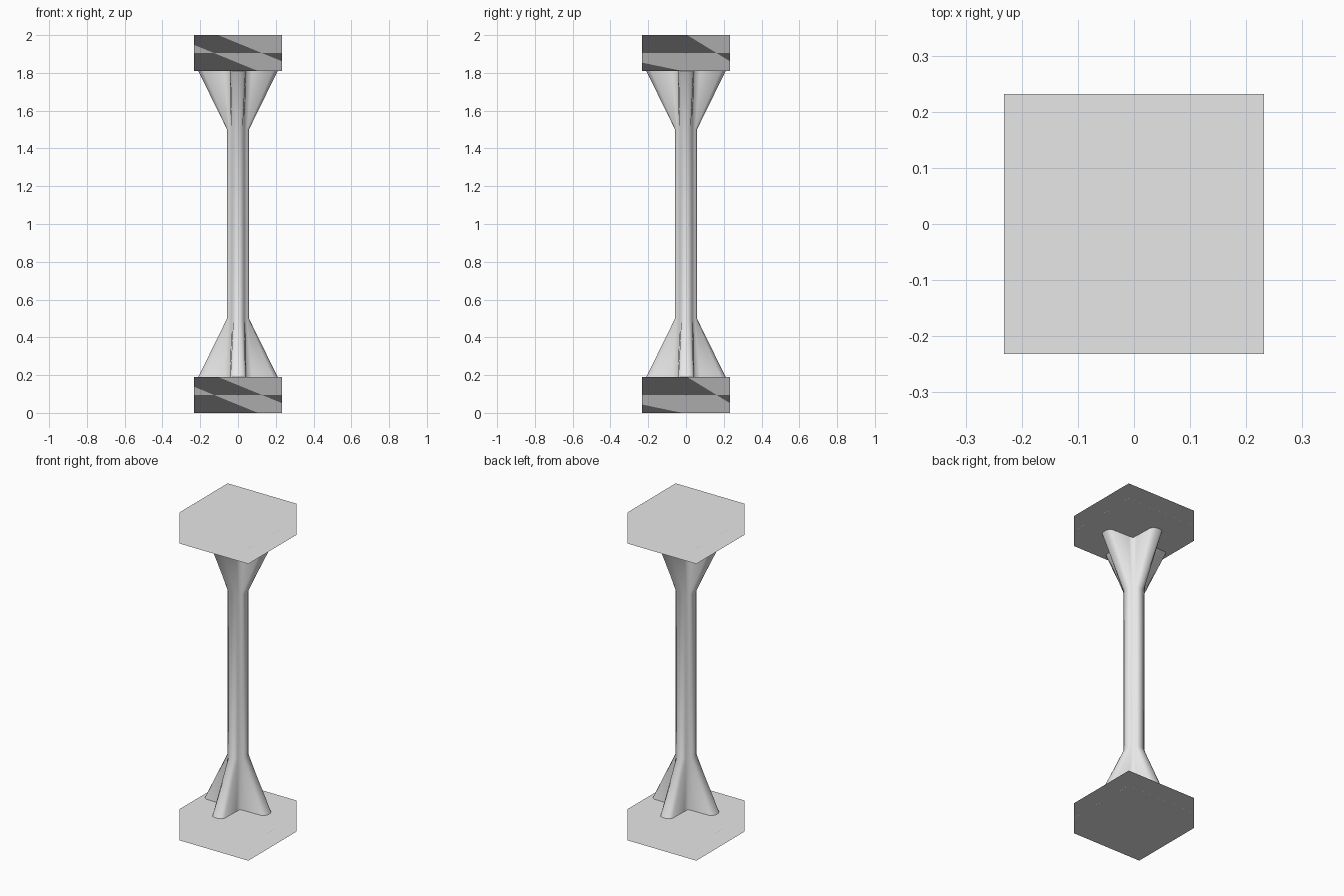
import bpy
import bmesh
from math import cos, sin, pi, radians
from mathutils import Matrix, Vector

cube = bpy.data.objects.get("Cube")
if cube:
    bpy.data.objects.remove(cube, do_unlink=True)

PLATE_HALF = 0.232
PLATE_HEIGHT = 0.19
SHAFT_RADIUS = 0.058
FIN_REACH = 0.21
FLARE_HEIGHT = 0.5
TOTAL = 2.0

# One neutral material for the whole post
grey = bpy.data.materials.new("light_grey")
grey.use_nodes = True
colour = (0.8, 0.8, 0.8, 1)
grey.diffuse_color = colour
grey.node_tree.nodes["Principled BSDF"].inputs["Base Color"].default_value = colour


def add_object(name, bm):
    bmesh.ops.recalc_face_normals(bm, faces=bm.faces)
    mesh = bpy.data.meshes.new(name)
    bm.to_mesh(mesh)
    bm.free()
    mesh.materials.append(grey)
    mesh.shade_smooth()
    obj = bpy.data.objects.new(name, mesh)
    bpy.context.collection.objects.link(obj)
    return obj


def add_plate(name, bottom):
    """Square plate whose smooth normals follow its large flat faces."""
    bm = bmesh.new()
    size = Matrix.Diagonal((2 * PLATE_HALF, 2 * PLATE_HALF, PLATE_HEIGHT, 1))
    place = Matrix.Translation((0, 0, bottom + PLATE_HEIGHT / 2))
    bmesh.ops.create_cube(bm, size=1, matrix=place @ size)
    obj = add_object(name, bm)
    weighted = obj.modifiers.new("flat_face_normals", 'WEIGHTED_NORMAL')
    weighted.mode = 'FACE_AREA'
    weighted.weight = 100


def round_section():
    """Circle with the same point count as the finned section."""
    n = 4 * len(ARM)
    start = -pi / 4
    return [Vector((cos(start + 2 * pi * i / n), sin(start + 2 * pi * i / n), 0))
            * SHAFT_RADIUS for i in range(n)]


def finned_section():
    """Four rounded arms around the axis."""
    return [Matrix.Rotation(k * pi / 2, 3, 'Z') @ Vector((x, y, 0))
            for k in range(4) for x, y in ARM]


# Outline of one arm, from its inner corner round the tip
SIDE = [(0.045, 0.045), (0.075, 0.043), (FIN_REACH - 0.025, 0.04),
        (FIN_REACH - 0.008, 0.03), (FIN_REACH, 0.014)]
ARM = [(x, -y) for x, y in SIDE] + [(x, y) for x, y in reversed(SIDE[1:])]

# Shaft with fins that spread out at both ends
bm = bmesh.new()
levels = [(PLATE_HEIGHT, finned_section()),
          (FLARE_HEIGHT, round_section()),
          (TOTAL - FLARE_HEIGHT, round_section()),
          (TOTAL - PLATE_HEIGHT, finned_section())]
rings = [[bm.verts.new((p.x, p.y, z)) for p in section] for z, section in levels]
for low, high in zip(rings, rings[1:]):
    for i in range(len(low)):
        j = (i + 1) % len(low)
        bm.faces.new((low[i], low[j], high[j], high[i]))
bm.faces.new(rings[0])
bm.faces.new(rings[-1])
shaft = add_object("finned_shaft", bm)
shaft.data.set_sharp_from_angle(angle=radians(80))

# End plates
add_plate("base_plate", 0)
add_plate("top_plate", TOTAL - PLATE_HEIGHT)
